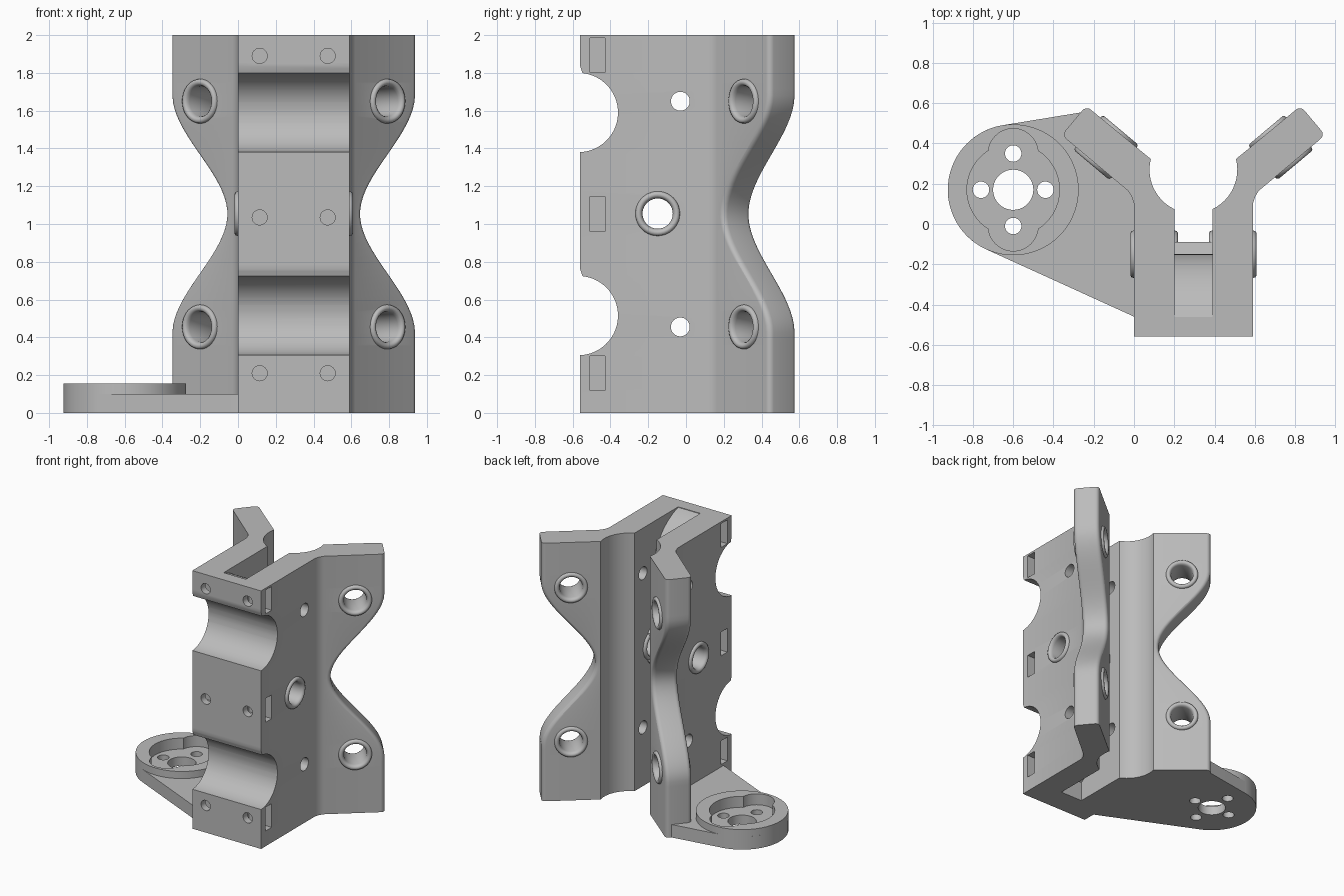
import bpy, bmesh, math
from mathutils import Vector

if "Cube" in bpy.data.objects:
    bpy.data.objects.remove(bpy.data.objects["Cube"])

grey = bpy.data.materials.new("plain_grey")
grey.use_nodes = True
grey.diffuse_color = (0.5, 0.5, 0.5, 1)
grey.node_tree.nodes["Principled BSDF"].inputs["Base Color"].default_value = (0.5, 0.5, 0.5, 1)

CX, MID = 0.295, 1.053          # body centre in x, mirror height
WALL = 0.19                     # wing thickness


def make(name, bm):
    bmesh.ops.recalc_face_normals(bm, faces=bm.faces)
    me = bpy.data.meshes.new(name)
    bm.to_mesh(me)
    bm.free()
    me.materials.append(grey)
    ob = bpy.data.objects.new(name, me)
    bpy.context.collection.objects.link(ob)
    return ob


def loft(name, rings, closed=False):
    """Skin equal-length rings; cap the ends or close the loop."""
    bm = bmesh.new()
    vs = [[bm.verts.new(p) for p in r] for r in rings]
    n = len(vs[0])
    pairs = list(zip(vs, vs[1:])) + ([(vs[-1], vs[0])] if closed else [])
    for a, b in pairs:
        for i in range(n):
            j = (i + 1) % n
            bm.faces.new((a[i], a[j], b[j], b[i]))
    if not closed:
        bm.faces.new(vs[0])
        bm.faces.new(vs[-1])
    return make(name, bm)


def prism_x(name, pts, x0, x1):
    return loft(name, [[(x, y, z) for y, z in pts] for x in (x0, x1)])


def prism_z(name, pts, z0, z1):
    return loft(name, [[(x, y, z) for x, y in pts] for z in (z0, z1)])


def arc(cx, cy, r, a0, a1, n):
    angles = [math.radians(a0 + (a1 - a0) * i / n) for i in range(n + 1)]
    return [(cx + r * math.cos(a), cy + r * math.sin(a)) for a in angles]


def frame(axis):
    axis = Vector(axis).normalized()
    u = axis.orthogonal().normalized()
    return axis, u, axis.cross(u)


def lathe(name, centre, axis, profile, closed, n=40):
    """Rings of (radius, offset) swept round an axis."""
    w, u, v = frame(axis)
    c = Vector(centre)
    rings = []
    for r, h in profile:
        rings.append([c + w * h + (u * math.cos(math.tau * i / n) + v * math.sin(math.tau * i / n)) * r
                      for i in range(n)])
    return loft(name, rings, closed)


def rod(name, centre, axis, r, half, n=40):
    return lathe(name, centre, axis, [(r, -half), (r, half)], False, n)


def bushing(name, centre, axis, half):
    """Tube with softly rounded lips standing proud of the wall."""
    ri, ro = 0.08, 0.118
    lip = [(ri, half - 0.025), (ri + 0.005, half - 0.01), (ri + 0.014, half),
           (ro - 0.012, half), (ro - 0.003, half - 0.006), (ro, half - 0.018)]
    ob = lathe(name, centre, axis, lip + [(r, -h) for r, h in reversed(lip)], True)
    smooth(ob, 50)


def boolean(ob, tool, op="DIFFERENCE"):
    bpy.context.view_layer.objects.active = ob
    m = ob.modifiers.new("cut", "BOOLEAN")
    m.operation, m.solver, m.object = op, "EXACT", tool
    bpy.ops.object.modifier_apply(modifier=m.name)
    bpy.data.objects.remove(tool)


def smooth(ob, deg):
    bpy.ops.object.select_all(action="DESELECT")
    ob.select_set(True)
    bpy.context.view_layer.objects.active = ob
    bpy.ops.object.shade_smooth_by_angle(angle=math.radians(deg))


# Wing frame: root corner, direction outwards, direction across the wall
ROOT = Vector((0.325, 0.165))
ANG = math.radians(40)
OUT = Vector((math.cos(ANG), math.sin(ANG)))
ACROSS = Vector((-OUT.y, OUT.x))


def wing(s, t):
    return tuple(ROOT + OUT * s + ACROSS * t)


def half_outline(z):
    """Right half of the body section; the wing narrows at the waist."""
    k = min(abs(z - MID) / 0.63, 1)
    reach = 0.05 + 0.38 * k * k * (3 - 2 * k)
    r = 0.03
    tip = arc(reach - r, r, r, -90, 0, 5) + arc(reach - r, WALL - r, r, 0, 90, 5)
    pts = [(0.295, -0.56), (0.295, 0.1), (0.307, 0.137), tuple(ROOT)]
    pts += [wing(s, t) for s, t in tip]
    pts += arc(0, 0.27, 0.218, 14, -64, 12)
    return pts


# Body: both halves lofted upwards
rings = []
STEPS = 56
for i in range(STEPS + 1):
    z = 2 * i / STEPS
    half = half_outline(z)
    rings.append([(CX + x, y, z) for x, y in half] + [(CX - x, y, z) for x, y in reversed(half)])
body = loft("bracket_body", rings)

# Rear slot with a floor that wraps round the two front grooves
G = (1.59, 0.515)
floor = [(0.3, 2.1), (-0.461, 2.1)]
floor += arc(-0.57, G[0], 0.42, 75, -40, 24)
floor += [(-0.09, MID + 0.11), (-0.09, MID - 0.11)]
floor += arc(-0.57, G[1], 0.42, 40, -60, 20)
floor += [(-0.36, -0.1), (0.3, -0.1)]
boolean(body, prism_x("slot_cutter", floor, CX - 0.095, CX + 0.095))

# Half-round grooves across the front, chamfered on the upper lip
for z in G:
    pts = arc(-0.57, z, 0.21, -90, 84, 28)
    pts += [(-0.56, z + 0.245), (-0.7, z + 0.245), (-0.7, z - 0.21)]
    boolean(body, prism_x("groove_cutter", pts, -0.1, 0.7))

# Cross holes through both side walls
boolean(body, rod("hole_cutter", (CX, -0.15, 1.055), (1, 0, 0), 0.09, 0.5))
for z in (1.65, 0.455):
    boolean(body, rod("hole_cutter", (CX, -0.03, z), (1, 0, 0), 0.05, 0.29 + 0.1, 28))

# Front screw holes and the nut pockets that meet them
for z, pz in ((1.89, 1.893), (1.035, 1.053), (0.21, 0.21)):
    for side in (-1, 1):
        boolean(body, rod("screw_cutter", (CX + side * 0.18, -0.5, z), (0, 1, 0), 0.04, 0.15, 24))
        a, b = sorted((CX + side * 0.1, CX + side * 0.4))
        pocket = [(-0.507, pz - 0.092), (-0.43, pz - 0.092), (-0.43, pz + 0.092), (-0.507, pz + 0.092)]
        boolean(body, prism_x("pocket_cutter", pocket, a, b))

# Wing holes with bushings
for side, label in ((1, "left"), (-1, "right")):
    x, y = wing(0.222, WALL / 2)
    axis = (side * ACROSS.x, ACROSS.y, 0)
    for z, level in ((1.65, "upper"), (0.455, "lower")):
        c = (CX + side * x, y, z)
        boolean(body, rod("wing_cutter", c, axis, 0.095, 0.16))
        bushing(f"{label}_{level}_wing_bushing", c, axis, WALL / 2 + 0.018)
    bushing(f"{label}_side_bushing", (CX + side * 0.195, -0.15, 1.055), (1, 0, 0), 0.118)
smooth(body, 22)

# Foot: round mount joined to the body by a tapering plate
FX, FY, FR = -0.6, 0.17, 0.325
plate = arc(FX, FY, FR, 98, 246, 30)
plate += [(0, -0.46), (0.1, -0.42), (0.1, 0.1), (0, 0.36), (-0.215, 0.562)]
foot = prism_z("foot_mount", plate, 0, 0.1)
boolean(foot, rod("foot_disc", (FX, FY, 0.0775), (0, 0, 1), FR, 0.0775, 72), "UNION")

# Lobed recess and through holes in the mount
for dy, r in ((0, 0.23), (0.18, 0.124), (-0.18, 0.124)):
    boolean(foot, rod("recess_cutter", (FX, FY + dy, 0.17), (0, 0, 1), r, 0.1, 48))
boolean(foot, rod("bore_cutter", (FX, FY, 0), (0, 0, 1), 0.1, 0.3))
for dx, dy in ((0.16, 0), (-0.16, 0), (0, 0.18), (0, -0.18)):
    boolean(foot, rod("bolt_cutter", (FX + dx, FY + dy, 0), (0, 0, 1), 0.041, 0.3, 24))
smooth(foot, 22)
